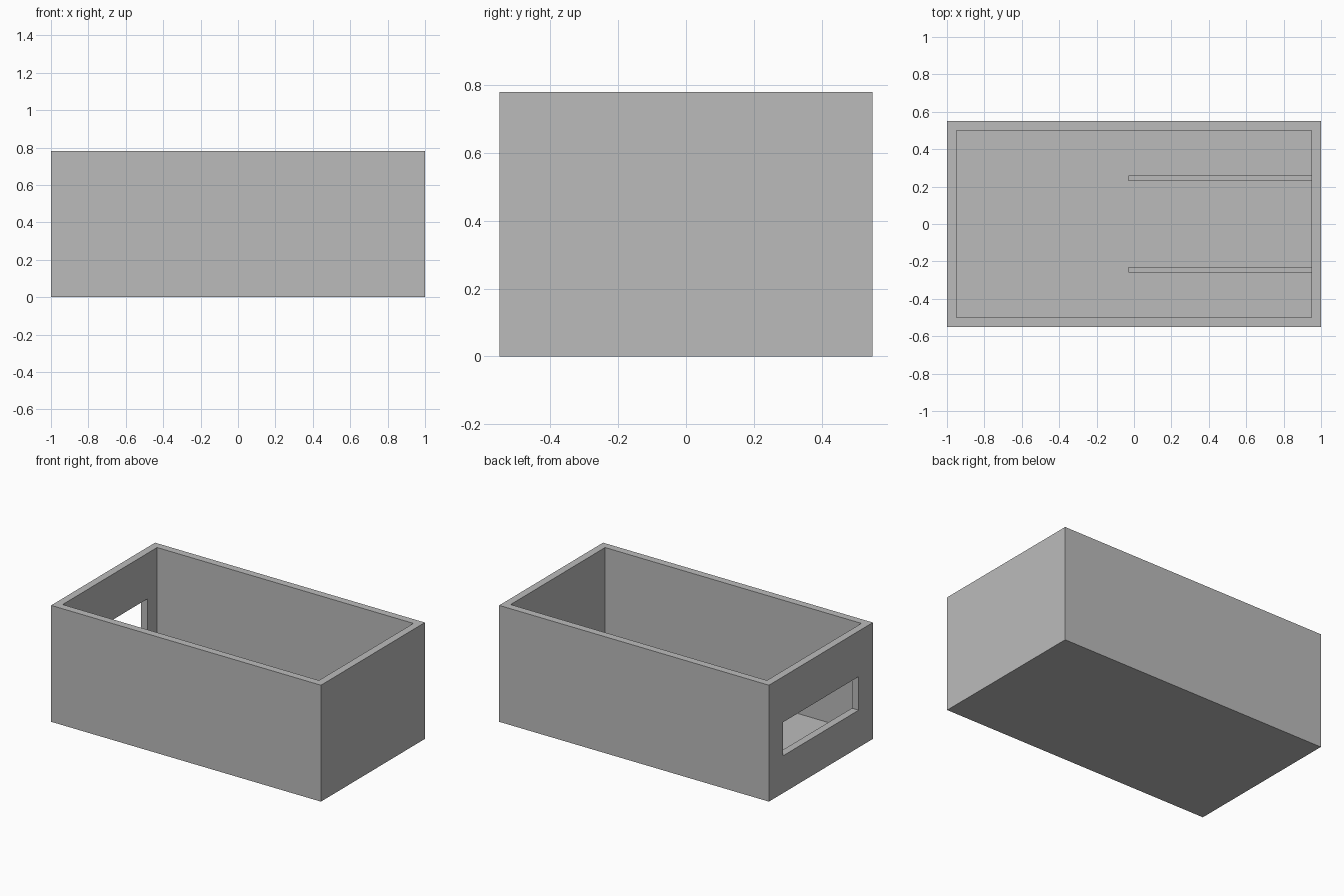
import bpy
import bmesh
from mathutils import Matrix, Vector

cube = bpy.data.objects.get("Cube")
if cube:
    bpy.data.objects.remove(cube, do_unlink=True)

LENGTH, WIDTH, HEIGHT, WALL = 2.0, 1.1, 0.78, 0.05

# Single grey material
grey = bpy.data.materials.new("plain grey")
grey.use_nodes = True
colour = (0.5, 0.5, 0.5, 1)
grey.diffuse_color = colour
grey.node_tree.nodes["Principled BSDF"].inputs["Base Color"].default_value = colour


def box(name, low, high):
    """Axis-aligned box between two corners."""
    low, high = Vector(low), Vector(high)
    bm = bmesh.new()
    place = Matrix.Translation((low + high) / 2) @ Matrix.Diagonal((*(high - low), 1))
    bmesh.ops.create_cube(bm, size=1, matrix=place)
    mesh = bpy.data.meshes.new(name)
    bm.to_mesh(mesh)
    bm.free()
    mesh.materials.append(grey)
    obj = bpy.data.objects.new(name, mesh)
    bpy.context.collection.objects.link(obj)
    return obj


def cut(target, cutter):
    """Subtract a box and hide it."""
    mod = target.modifiers.new(cutter.name, 'BOOLEAN')
    mod.operation = 'DIFFERENCE'
    mod.solver = 'EXACT'
    mod.object = cutter
    cutter.hide_render = True
    cutter.hide_viewport = True
    cutter.display_type = 'WIRE'


# Open-topped box with a floor
x, y = LENGTH / 2, WIDTH / 2
xi, yi = x - WALL, y - WALL
shell = box("box_shell", (-x, -y, 0), (x, y, HEIGHT))
cut(shell, box("cavity_cutter", (-xi, -yi, WALL), (xi, yi, HEIGHT + 0.2)))

# Wide slot through one end wall
cut(shell, box("slot_cutter", (-x - 0.1, -0.4, 0.25), (-xi + 0.1, 0.4, 0.475)))

# Pair of thin dividers standing on the floor against the other end wall
for side, name in ((1, "back_divider"), (-1, "front_divider")):
    ys = sorted((side * 0.23, side * 0.26))
    box(name, (-0.03, ys[0], WALL), (xi, ys[1], 0.25))
